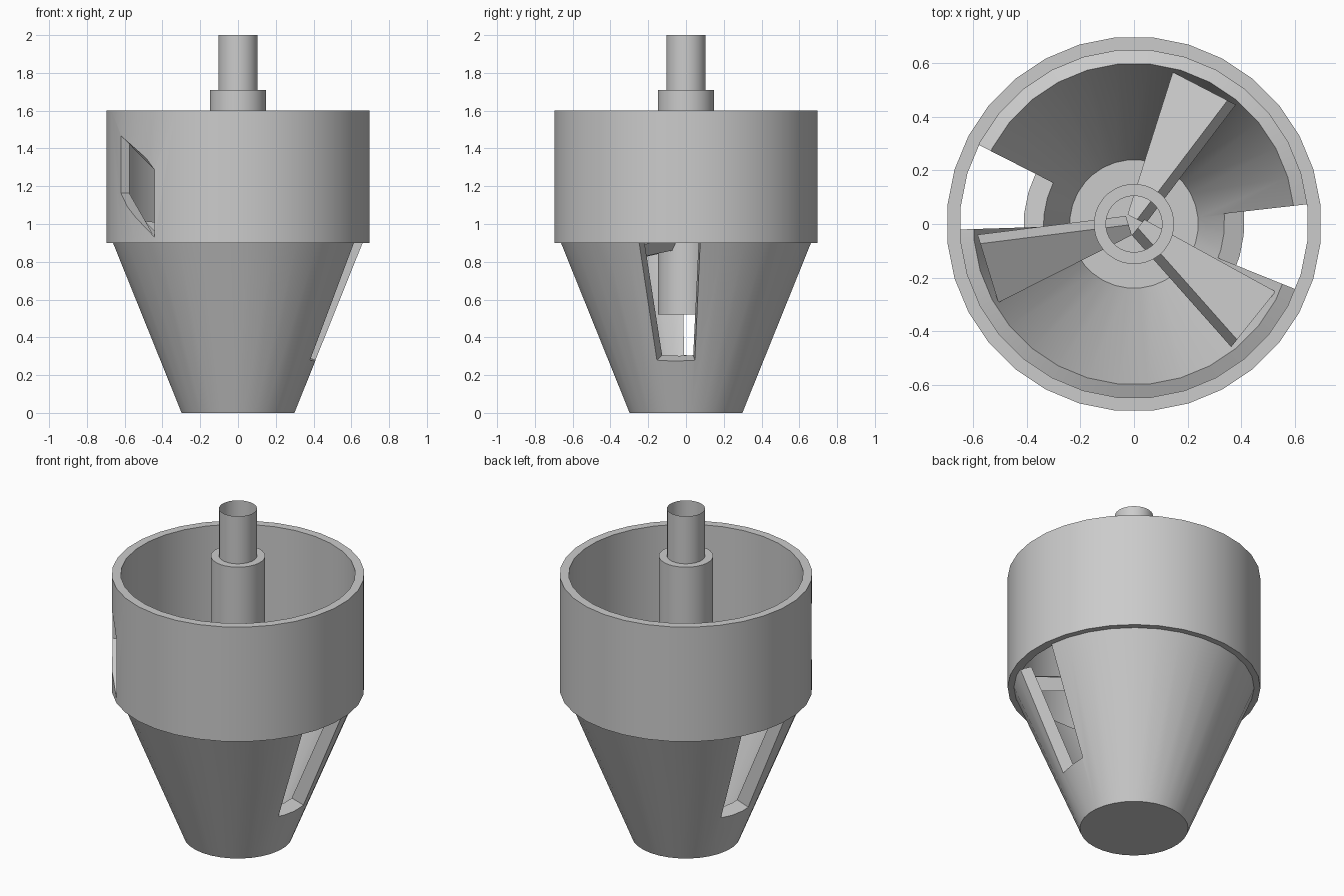
import bpy
import bmesh
from math import cos, sin, radians, pi
from mathutils import Vector

cube = bpy.data.objects.get("Cube")
if cube:
    bpy.data.objects.remove(cube, do_unlink=True)

grey = bpy.data.materials.new("plain_grey")
grey.use_nodes = True
grey.diffuse_color = (0.6, 0.6, 0.6, 1)
grey.node_tree.nodes["Principled BSDF"].inputs["Base Color"].default_value = (0.6, 0.6, 0.6, 1)


def finish(name, bm, recalc=True):
    if recalc:
        bmesh.ops.recalc_face_normals(bm, faces=bm.faces)
    mesh = bpy.data.meshes.new(name)
    bm.to_mesh(mesh)
    bm.free()
    obj = bpy.data.objects.new(name, mesh)
    bpy.context.collection.objects.link(obj)
    mesh.materials.append(grey)
    return obj


def polar(angle, r, z):
    return Vector((r * cos(radians(angle)), r * sin(radians(angle)), z))


def lathe(name, profile, sides=32, closed=False):
    """Spin a radius/height profile about the z axis."""
    bm = bmesh.new()
    start = 180 / sides
    verts = [bm.verts.new(polar(start, r, z)) for r, z in profile]
    pairs = list(zip(verts, verts[1:]))
    if closed:
        pairs.append((verts[-1], verts[0]))
    edges = [bm.edges.new(p) for p in pairs]
    bmesh.ops.spin(bm, geom=verts + edges, cent=(0, 0, 0), axis=(0, 0, 1),
                   angle=2 * pi, steps=sides, use_duplicate=False)
    bmesh.ops.remove_doubles(bm, verts=bm.verts, dist=0.0005)
    return finish(name, bm)


def block(name, bottom, top):
    """Six-sided solid from two matching rings of four points."""
    bm = bmesh.new()
    low = [bm.verts.new(p) for p in bottom]
    high = [bm.verts.new(p) for p in top]
    bm.faces.new(low[::-1])
    bm.faces.new(high)
    for i in range(4):
        j = (i + 1) % 4
        bm.faces.new((low[i], low[j], high[j], high[i]))
    return finish(name, bm)


def cut(obj, cutter):
    mod = obj.modifiers.new("opening", "BOOLEAN")
    mod.operation = "DIFFERENCE"
    mod.solver = "EXACT"
    mod.object = cutter
    bpy.context.view_layer.objects.active = obj
    bpy.ops.object.modifier_apply(modifier=mod.name)
    bpy.data.objects.remove(cutter, do_unlink=True)


def smooth(obj):
    bpy.ops.object.select_all(action="DESELECT")
    obj.select_set(True)
    bpy.context.view_layer.objects.active = obj
    bpy.ops.object.shade_smooth_by_angle(angle=radians(30))


# Tapered lower bowl with a thick wall and floor
funnel = lathe("funnel", [(0, 0), (0.3, 0), (0.665, 0.9), (0.6, 0.927),
                          (0.24, 0.07), (0, 0.07)])

# Two wedge slots through the funnel wall, floor square to the slope
for first, last in ((-22, 6.5), (153, 181.8)):
    ends = [(first, 0.15), (first, 0.9), (last, 0.9), (last, 0.15)]
    floor = [polar(a, r, 0.28 - 0.36 * (r - 0.41)) for a, r in ends]
    roof = [polar(a, r, 1.1) for a, r in ends]
    cut(funnel, block("slot_cutter", floor, roof))
smooth(funnel)

# Upper drum wall with one slanted side window
drum = lathe("drum", [(0.7, 0.9), (0.7, 1.6), (0.65, 1.6), (0.65, 0.9)], closed=True)
a0, a1 = 207.7, 230.9
ends = [(a0, 0.5), (a0, 0.8), (a1, 0.8), (a1, 0.5)]
sill = [polar(a, r, z) for (a, r), z in zip(ends, (1.165, 1.165, 0.93, 0.93))]
head = [polar(a, r, z) for (a, r), z in zip(ends, (1.32, 1.54, 1.36, 1.14))]
cut(drum, block("window_cutter", sill, head))
smooth(drum)

# Hollow hub stepping in to an open shaft
hub = lathe("hub_and_shaft", [(0, 0.52), (0.15, 0.52), (0.15, 1.71),
                              (0.105, 1.71), (0.105, 2.0)])
smooth(hub)

# Three tilted blades widening outward from the hub
for number, angle in enumerate((62.6, 197, 321.4), 1):
    out = polar(angle, 1, 0)
    side = polar(angle + 90, 1, 0)
    rings = []
    for lift in (-0.035, 0.035):
        ring = []
        for r, half in ((0.02, -0.02), (0.57, -0.115), (0.57, 0.115), (0.02, 0.02)):
            height = 0.92 - 0.6 * half + lift
            ring.append(out * r + side * (half + lift * 0.5) + Vector((0, 0, height)))
        rings.append(ring)
    block("blade_%d" % number, *rings)
